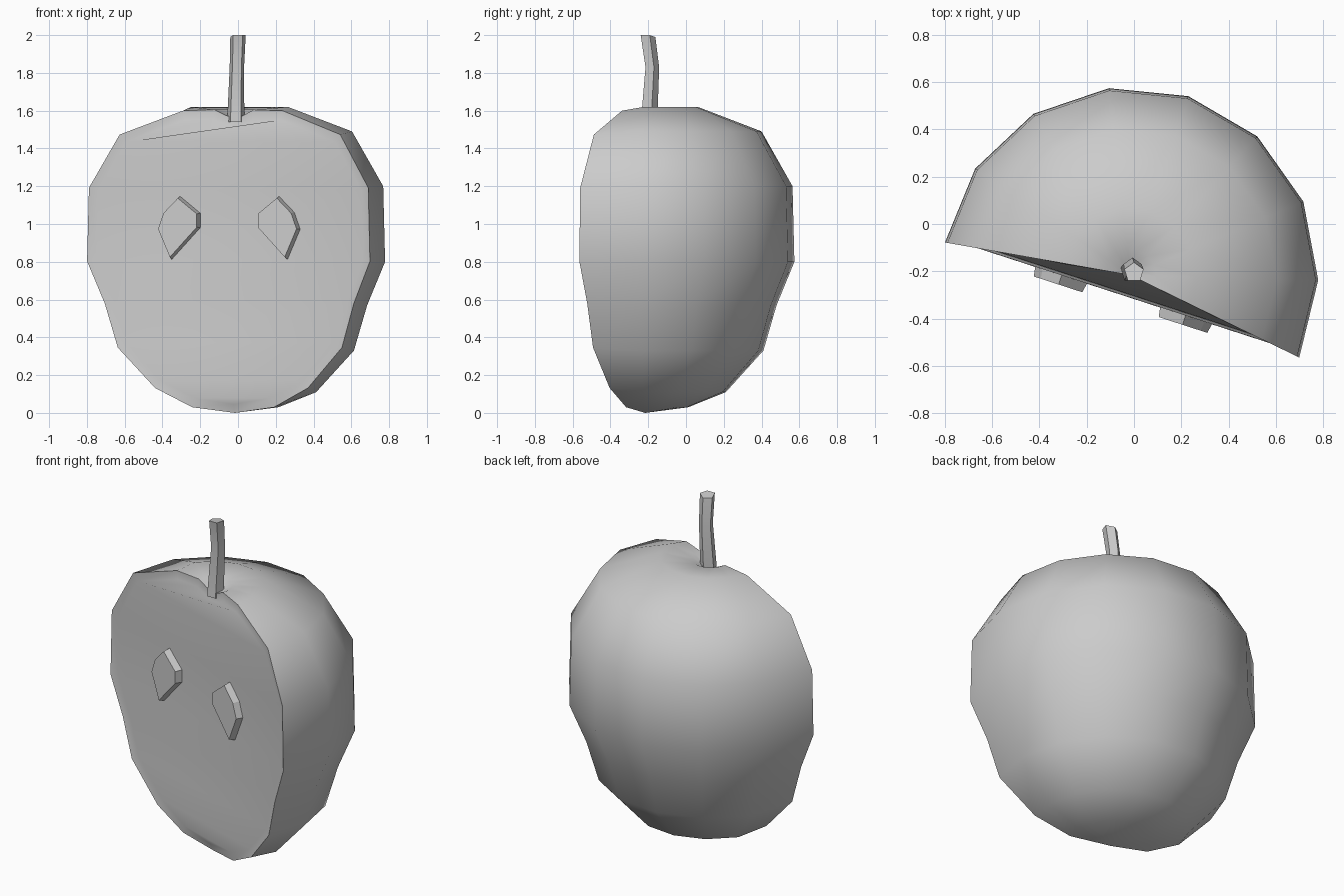
import bpy, bmesh, math
from mathutils import Matrix, Vector

if "Cube" in bpy.data.objects:
    bpy.data.objects.remove(bpy.data.objects["Cube"])

AXIS = Vector((-0.016, -0.216, 0))


def finish(bm, name, angle=None):
    bmesh.ops.recalc_face_normals(bm, faces=bm.faces)
    mesh = bpy.data.meshes.new(name)
    bm.to_mesh(mesh)
    bm.free()
    ob = bpy.data.objects.new(name, mesh)
    bpy.context.collection.objects.link(ob)
    if angle:
        bpy.ops.object.select_all(action='DESELECT')
        ob.select_set(True)
        bpy.context.view_layer.objects.active = ob
        bpy.ops.object.shade_smooth_by_angle(angle=math.radians(angle))
    return ob


def loft(bm, rings):
    for a, b in zip(rings, rings[1:]):
        for i in range(len(a)):
            j = (i + 1) % len(a)
            bm.faces.new((a[i], a[j], b[j], b[i]))
    bm.faces.new(rings[0])
    bm.faces.new(rings[-1])


# Fruit half: profile swept a little over half a turn
profile = [(.23, .03), (.43, .11), (.63, .33), (.70, .57), (.795, .80), (.785, 1.2),
           (.62, 1.49), (.28, 1.62), (.11, 1.605), (.05, 1.575)]
SEGS, START, STEP = 8, -26, 24.5
bm = bmesh.new()
rings = []
for r, z in profile:
    ring = []
    for j in range(SEGS + 1):
        a = math.radians(START + STEP * j)
        zz = .9 + (z - .9) * .972 if j in (0, SEGS) and .05 < z and r > .2 else z
        ring.append(bm.verts.new(AXIS + Vector((r * math.cos(a), r * math.sin(a), zz))))
    rings.append(ring)
bottom = bm.verts.new(AXIS)
top = bm.verts.new(AXIS + Vector((0, 0, 1.56)))
for j in range(SEGS):
    bm.faces.new((bottom, rings[0][j + 1], rings[0][j]))
    bm.faces.new((top, rings[-1][j], rings[-1][j + 1]))
    for a, b in zip(rings, rings[1:]):
        bm.faces.new((a[j], a[j + 1], b[j + 1], b[j]))

# Cut side: strips between the two end profiles, then a recessed rim
cut = [bm.faces.new((bottom, rings[0][0], rings[0][-1]))]
for a, b in zip(rings[:6], rings[1:7]):
    cut.append(bm.faces.new((a[-1], a[0], b[0], b[-1])))
cut.append(bm.faces.new([r[0] for r in rings[6:]] + [top] + [r[-1] for r in reversed(rings[6:])]))
bmesh.ops.recalc_face_normals(bm, faces=bm.faces)
bmesh.ops.inset_region(bm, faces=cut, thickness=.045, depth=-.02, use_even_offset=True)
finish(bm, "fruit_half", 40)

# Bent five-sided stem
bm = bmesh.new()
stem = []
for x, y, z, r in [(-.012, -.20, 1.54, .048), (-.006, -.182, 1.83, .04), (0, -.205, 2.0, .043)]:
    stem.append([bm.verts.new((x + r * math.cos(math.radians(18 + 72 * i)),
                               y + r * math.sin(math.radians(18 + 72 * i)),
                               z - (.01 if z == 2.0 and 0 < i < 3 else 0))) for i in range(5)])
loft(bm, stem)
finish(bm, "stem", 30)

# Two mirrored seeds on the cut side
outline = [(.155, .98), (.155, 1.06), (.275, 1.155), (.365, 1.065), (.40, .97), (.325, .80)]
frame = Matrix.Translation((-.05, -.32, 0)) @ Matrix.Rotation(math.radians(-18), 4, 'Z')
cu = sum(p[0] for p in outline) / 6
cz = sum(p[1] for p in outline) / 6
for side, name in ((-1, "seed_left"), (1, "seed_right")):
    bm = bmesh.new()
    seed = []
    for depth, s in ((.06, 1), (-.022, .88)):
        seed.append([bm.verts.new(frame @ Vector((side * (cu + (u - cu) * s), depth,
                                                  cz + (z - cz) * s))) for u, z in outline])
    loft(bm, seed)
    finish(bm, name)
